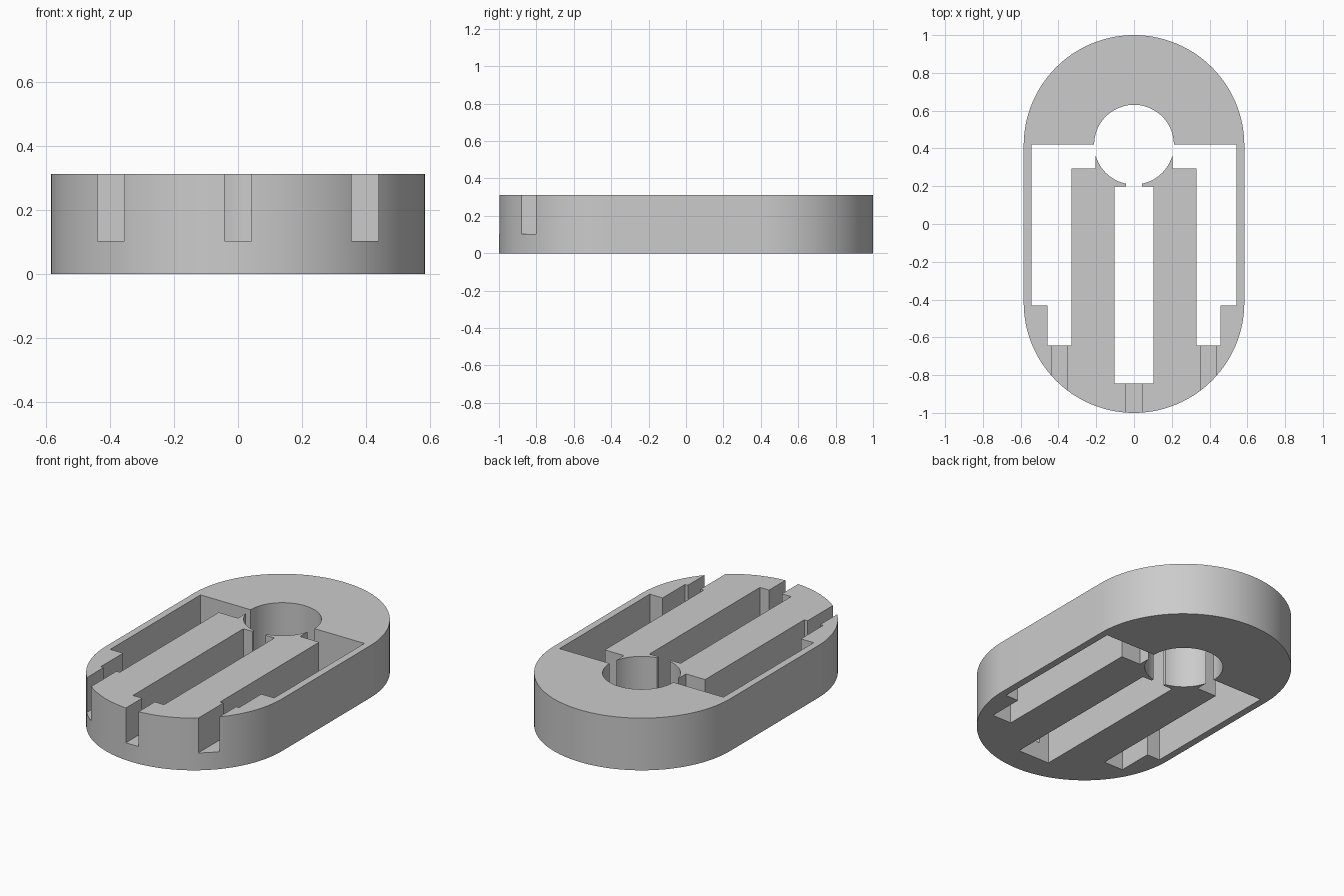
import bpy, bmesh
from math import cos, sin, radians

if "Cube" in bpy.data.objects:
    bpy.data.objects.remove(bpy.data.objects["Cube"])

HEIGHT = 0.312
RADIUS = 0.584
END = 1 - RADIUS          # centre of each rounded end
HOLE_Y, HOLE_R = 0.42, 0.211

grey = bpy.data.materials.new("plain_grey")
grey.use_nodes = True
colour = (0.6, 0.6, 0.6, 1)
grey.diffuse_color = colour
grey.node_tree.nodes["Principled BSDF"].inputs["Base Color"].default_value = colour


def arc(cy, r, start, stop, steps):
    angles = [radians(start + (stop - start) * i / steps) for i in range(steps + 1)]
    return [(r * cos(a), cy + r * sin(a)) for a in angles]


def mirrored(half):
    """Close a right-hand outline, running front to back, with its mirror image."""
    return half + [(-x, y) for x, y in reversed(half) if x > 1e-4]


def prism(name, outline, z0, z1):
    bm = bmesh.new()
    base = bm.faces.new([bm.verts.new((x, y, z0)) for x, y in outline])
    top = bmesh.ops.extrude_face_region(bm, geom=[base])["geom"]
    bmesh.ops.translate(bm, vec=(0, 0, z1 - z0),
                        verts=[v for v in top if isinstance(v, bmesh.types.BMVert)])
    bmesh.ops.recalc_face_normals(bm, faces=bm.faces)
    mesh = bpy.data.meshes.new(name)
    bm.to_mesh(mesh)
    bm.free()
    mesh.materials.append(grey)
    obj = bpy.data.objects.new(name, mesh)
    bpy.context.collection.objects.link(obj)
    return obj


def cut(target, cutter):
    bpy.context.view_layer.objects.active = target
    mod = target.modifiers.new(cutter.name, "BOOLEAN")
    mod.operation, mod.solver, mod.object = "DIFFERENCE", "EXACT", cutter
    bpy.ops.object.modifier_apply(modifier=mod.name)
    bpy.data.objects.remove(cutter)


# Rounded body
body = prism("slotted_body",
             mirrored(arc(-END, RADIUS, -90, 0, 32) + arc(END, RADIUS, 0, 90, 32)),
             0, HEIGHT)

# Through opening: centre slot, neck, round hole and stepped side slots
opening = ([(0.103, -0.845), (0.103, 0.198), (0.042, 0.198)]
           + arc(HOLE_Y, HOLE_R, -78.5, -15, 18)
           + [(0.205, 0.293), (0.332, 0.293), (0.332, -0.643), (0.457, -0.643),
              (0.457, -0.432), (0.542, -0.432), (0.542, HOLE_Y)]
           + arc(HOLE_Y, HOLE_R, 0, 90, 24))
cut(body, prism("opening_cutter", mirrored(opening), -0.1, HEIGHT + 0.1))

# Wire notches in the front edge
for x, back in ((-0.396, -0.6), (0, -0.8), (0.396, -0.6)):
    w = 0.042
    outline = [(x - w, -1.1), (x + w, -1.1), (x + w, back), (x - w, back)]
    cut(body, prism("notch_cutter", outline, 0.104, HEIGHT + 0.1))

# Smooth the curves, keep the corners crisp
bpy.ops.object.select_all(action="DESELECT")
body.select_set(True)
bpy.context.view_layer.objects.active = body
bpy.ops.object.shade_smooth_by_angle(angle=radians(30))
